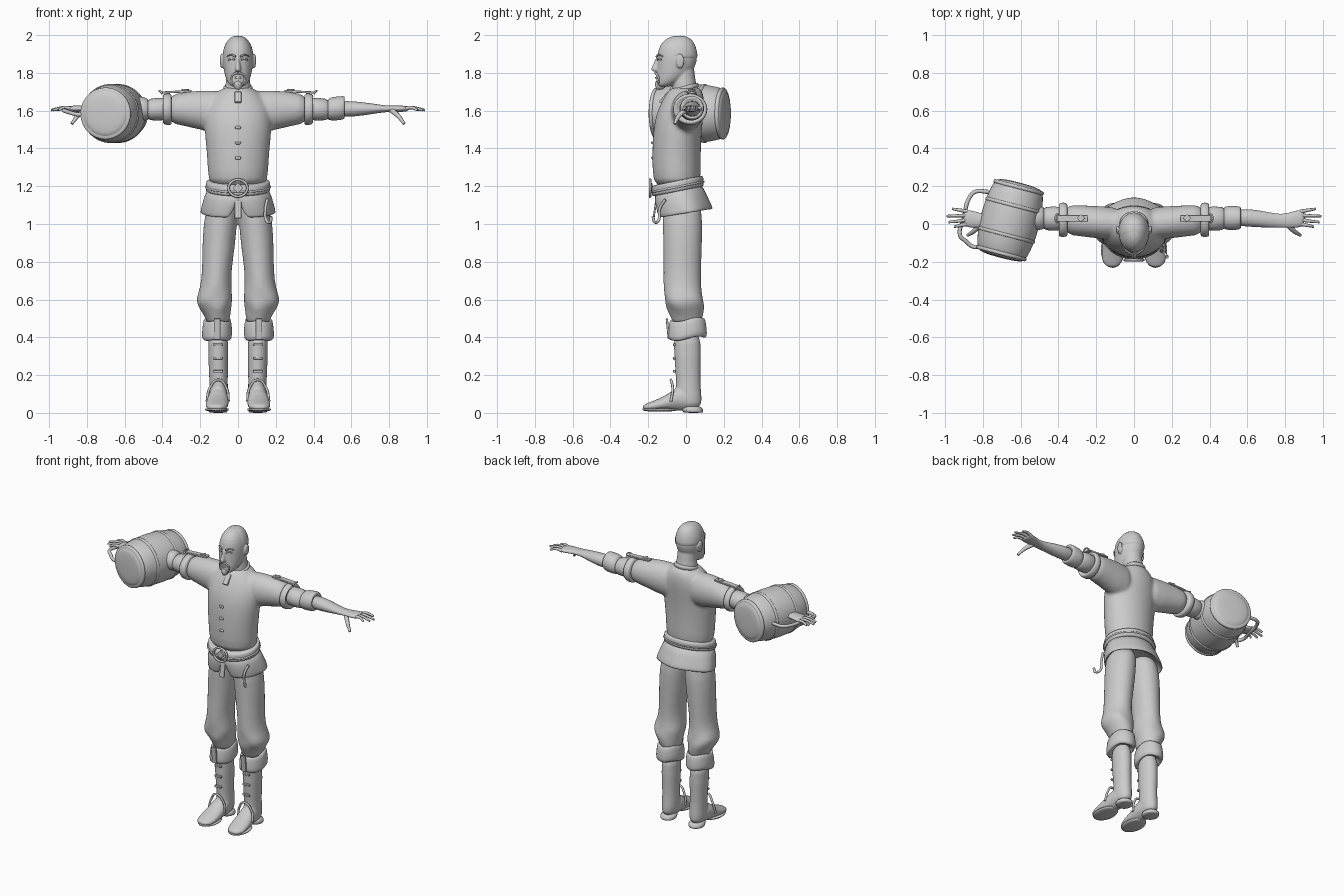
import bpy, bmesh, math
from math import sin, cos, pi
from mathutils import Matrix, Vector

if "Cube" in bpy.data.objects:
    bpy.data.objects.remove(bpy.data.objects["Cube"])

grey = bpy.data.materials.new("plain_grey")
grey.use_nodes = True
grey.diffuse_color = (0.6, 0.6, 0.6, 1)
grey.node_tree.nodes["Principled BSDF"].inputs["Base Color"].default_value = grey.diffuse_color
UNIT = 0.01  # all part sizes below are in hundredths


def add(name, data):
    obj = bpy.data.objects.new(name, data)
    bpy.context.collection.objects.link(obj)
    data.materials.append(grey)
    return obj


def sym(*rows):
    """Rings symmetric in x: (height, half width, front, back)."""
    return [(t, -w, w, a, b) for t, w, a, b in rows]


def loft(name, *tubes, n=20, mirror=False, voxel=0, sub=1, warp=None):
    """Skin elliptical rings (position, u range, v range) along an axis."""
    bm = bmesh.new()
    for axis, rows in tubes:
        rings = []
        for t, u0, u1, v0, v1 in rows:
            ring = []
            for k in range(n):
                a = 2 * pi * k / n
                u = (u0 + u1) / 2 + (u1 - u0) / 2 * cos(a)
                v = (v0 + v1) / 2 + (v1 - v0) / 2 * sin(a)
                co = Vector({"x": (t, u, v), "y": (u, t, v), "z": (u, v, t)}[axis])
                ring.append(bm.verts.new((warp(co, a) if warp else co) * UNIT))
            rings.append(ring)
        for r, q in zip(rings, rings[1:]):
            for k in range(n):
                j = (k + 1) % n
                bm.faces.new((r[k], r[j], q[j], q[k]))
        bm.faces.new(rings[0])
        bm.faces.new(rings[-1])
    for f in bm.faces:
        f.smooth = True
    bmesh.ops.recalc_face_normals(bm, faces=bm.faces)
    mesh = bpy.data.meshes.new(name)
    bm.to_mesh(mesh)
    obj = add(name, mesh)
    if mirror:
        obj.modifiers.new("Mirror", "MIRROR")
    if sub:
        obj.modifiers.new("Round", "SUBSURF").levels = sub
        obj.modifiers["Round"].render_levels = sub
    if voxel:
        m = obj.modifiers.new("Blend", "REMESH")
        m.mode, m.voxel_size, m.use_smooth_shade = "VOXEL", voxel * UNIT, True
        s = obj.modifiers.new("Soften", "SMOOTH")
        s.factor, s.iterations = 0.5, 5
    return obj


def box(name, at, size, turn=(0, 0, 0), mirror=False, bevel=0.3):
    bm = bmesh.new()
    rot = Matrix.Identity(4)
    for angle, axis in zip(turn, "XYZ"):
        rot = Matrix.Rotation(math.radians(angle), 4, axis) @ rot
    place = Matrix.Translation(Vector(at) * UNIT) @ rot @ Matrix.Diagonal((*(Vector(size) * UNIT), 1))
    bmesh.ops.create_cube(bm, size=1, matrix=place)
    mesh = bpy.data.meshes.new(name)
    bm.to_mesh(mesh)
    obj = add(name, mesh)
    if mirror:
        obj.modifiers.new("Mirror", "MIRROR")
    b = obj.modifiers.new("Bevel", "BEVEL")
    b.width, b.segments = bevel * UNIT, 2
    return obj


def tube(name, points, radius, sides=(1,), taper=1.0, cyclic=False):
    for s in sides:
        curve = bpy.data.curves.new(name, "CURVE")
        curve.dimensions = "3D"
        curve.bevel_depth, curve.bevel_resolution = radius * UNIT, 2
        curve.use_fill_caps = True
        curve.resolution_u = 6
        sp = curve.splines.new("BEZIER")
        sp.bezier_points.add(len(points) - 1)
        sp.use_cyclic_u = cyclic
        for i, (bp, (x, y, z)) in enumerate(zip(sp.bezier_points, points)):
            bp.co = (x * s * UNIT, y * UNIT, z * UNIT)
            bp.handle_left_type = bp.handle_right_type = "AUTO"
            bp.radius = 1 + (taper - 1) * i / (len(points) - 1)
        add(name, curve)


BOTH = (1, -1)

# Shirt: torso and wide sleeves blended together
torso = sym((118, 16, -17, 8), (128, 16, -18, 8), (140, 17, -18, 8), (150, 18, -17.5, 8.5),
            (158, 18, -16, 9.5), (165, 16, -13, 10), (170, 11, -10, 9), (173, 7, -7, 7))
sleeve = [(4, -9, 9, 147, 171), (18, -8, 9.5, 149, 171), (28, -6.5, 10, 152, 170), (38, -6, 10.5, 153, 168.5)]
loft("shirt", ("z", torso), ("x", sleeve), ("x", [(-t, *r) for t, *r in sleeve]), voxel=1)
loft("sleeve_cuff", ("x", [(35, -6, 10, 153, 168), (35.5, -7, 11.5, 152, 169.5),
                           (39.5, -7, 11.5, 152.5, 169), (40, -6, 10, 154, 168), (38, -4, 9, 156, 166)]), mirror=True)
loft("collar", ("z", sym((169, 8, -8, 7), (173, 8, -7.5, 7), (173.5, 7, -6.5, 6))),
     warp=lambda c, a: c + Vector((0, 0, 0.25 * c.y)))
box("collar_tab", (0, -11.5, 167), (3.5, 1.5, 7), (-40, 0, 0))
for z in (135, 143, 151):
    box("shirt_fastener", (0, -17.8, z), (3, 1.2, 1.6), (0, 0, 0), bevel=0.5)

# Shoulder straps with diamond studs
box("shoulder_strap", (32.5, 3, 170), (16, 3.5, 1.2), (0, 3, 0), mirror=True)
box("shoulder_stud", (28, 3, 171), (3, 3, 1), (0, 3, 45), mirror=True)
tube("strap_loop", [(40, 1, 169), (41, 1, 170), (41, 5, 170), (40, 5, 169)], 0.5, BOTH)


# Shirt skirt with split front, and tilted belt
def skirt_warp(c, a):
    flap = 9 * max(0, 1 - abs(c.x) / 4.5) if c.y < 0 and c.z < 110 else 0
    wave = 0.03 * sin(5 * a) * (122 - c.z) / 17
    return Vector((c.x * (1 + wave), c.y * (1 + wave), c.z + flap + 0.16 * c.y))


def tilt(c, a):
    return c + Vector((0, 0, 0.2 * (c.y + 5)))


loft("shirt_skirt", ("z", sym((112, 15, -14, 8), (106, 18.5, -14, 12.5), (105.5, 19.5, -15, 13.5),
                              (106.5, 20, -15.5, 14), (114, 18, -17, 10.5), (122, 16, -17, 8))), n=48, warp=skirt_warp)
loft("belt", ("z", sym((117, 16, -17, 8.5), (117.3, 17.3, -18.2, 9.6), (120, 17, -18.2, 9.4),
                       (122.7, 17, -18.2, 9.2), (123, 16, -17, 8))), n=32, warp=tilt)
loft("belt_edge", ("z", sym((118.5, 16, -17, 8.5), (119, 17.7, -18.8, 10), (120, 17.7, -18.8, 10),
                            (120.5, 16, -17, 8))), n=32, warp=tilt)
tube("buckle", [(-5, -19, 119), (0, -19, 123.5), (5, -19, 119), (0, -19, 114.5)], 0.7, cyclic=True)
box("buckle_gem", (0, -18.6, 119), (4, 1.5, 4), (0, 45, 0))
box("belt_tail", (0, -16.3, 109), (3.5, 1, 12), (-8, 0, 0))
tube("belt_hook", [(15.5, -11, 113), (14.5, -14, 108), (15, -14.5, 102), (17, -16.5, 101), (17.5, -17.5, 104)], 0.8)


# Trousers with gathered knees
def folds(c, a):
    k = 0.05 * math.exp(-((c.z - 58) / 8) ** 2) * sin(4 * a + c.z * 0.5)
    return Vector((c.x + (c.x - 11) * k, c.y * (1 + k), c.z + 2 * k * c.y))


leg = [(114, -1, 16, -13, 8), (100, 0.5, 18.5, -12.5, 9), (88, 1.5, 19, -12, 8.5), (75, 3.5, 19, -12, 8),
       (66, 3.5, 20, -12, 8), (60, 2.5, 23, -11.5, 9.5), (56, 3.5, 21, -11, 10), (51, 4, 17.5, -8, 9), (46, 5, 16, -7, 8)]
loft("trousers", ("z", leg), mirror=True, voxel=0.9, warp=folds)

# Boots: cuff, shaft, foot, sole, straps
loft("boot_cuff", ("z", [(47, 5, 16, -6, 8), (50, 4.5, 17, -8, 9), (49, 3.5, 18.5, -9, 10.5), (44, 3, 19, -9.5, 11),
                         (39, 3, 19.5, -10, 11.5), (39, 5, 17, -7, 9), (42, 6, 15, -5, 7)]),
     mirror=True, warp=lambda c, a: c + Vector((0, 0, 0.12 * c.y + 0.6 * sin(3 * a))))
shaft = [(45, 5, 16, -7, 8), (30, 5, 16, -6.5, 8), (16, 5.5, 15, -5, 7.5), (8, 5, 15.5, -6, 8.5), (2, 6, 15, -6, 8.5)]
foot = [(8, 7, 14, 2, 9), (0, 5, 15.5, 1, 14), (-5, 5, 16, 1, 14), (-10, 4.8, 17, 1, 9.5),
        (-17, 5, 17.5, 1, 6.5), (-21, 6.5, 16.5, 1, 5), (-23, 9, 14, 2, 4)]
loft("boot", ("z", shaft), ("y", foot), mirror=True, voxel=0.7)
loft("boot_sole", ("z", [(0.6, 5, 17.3, -23, -5), (2, 4.8, 17.8, -23.5, -4), (2.6, 5, 17.3, -23, -4)]), mirror=True)
loft("boot_heel", ("z", [(0, 5.8, 15.2, -1, 9), (0.5, 5.5, 15.5, -2, 9.2), (4, 5.3, 15.7, -4, 9)]), mirror=True)
tube("instep_seam", [(5, -7, 6), (6, -7, 13), (10.5, -8, 17.5), (15, -7, 13), (16.5, -8, 6)], 0.7, BOTH)
for z in (22, 29, 36):
    box("boot_strap", (10.5, -6.2, z), (5, 1.4, 1.4), mirror=True)
box("boot_tongue", (11, -9.6, 44.5), (3.5, 1.2, 11), (6, 0, 0), mirror=True)

# Under sleeves, forearms, hands
loft("under_sleeve", ("x", [(34, -3, 9, 155, 167), (43, -4, 9.5, 154.5, 167), (50, -3, 9, 155, 166)]), mirror=True)
loft("rolled_cuff", ("x", [(47, -2, 8, 156, 165), (48, -3, 9.5, 154.7, 167), (52, -3.5, 9.7, 154.7, 167.5),
                           (56, -3, 9.5, 155.2, 168), (57, -2, 8.5, 156.3, 167), (55, 0, 7, 158, 165)]), mirror=True)
loft("forearm", ("x", [(52, -1, 8, 156.5, 165.5), (62, -1.5, 8, 156.8, 165), (70, -2, 6.5, 158, 164), (78, -2, 5, 159.3, 162.7),
                       (82, -2, 6, 159.3, 162.7), (87, -2, 7.5, 159.3, 162.8), (90.5, -1, 7.5, 159.6, 162.3)]), mirror=True)
for y, tip, tip_y in ((0, 95, -1.5), (2.3, 98, 1), (4.6, 99, 4.2), (6.6, 96, 8)):
    tube("finger", [(88, y, 161), (92, (y + tip_y) / 2, 161.6), (tip, tip_y, 160.3)], 1.1, BOTH, 0.6)
tube("thumb", [(81, 0, 160.5), (85, -4, 157), (88, -6, 153)], 1.6, BOTH, 0.5)

# Head: skull, neck, nose and ears blended
skull = sym((199.7, 1.5, -6, -2), (198.7, 4.2, -10, 2), (195, 7, -14, 4.8), (190, 8.2, -15.3, 6), (186, 8.2, -15.2, 6),
            (181, 7.6, -15.6, 4), (177, 6.6, -15.8, 0), (174, 5, -15.8, -5), (172.5, 3, -15.5, -9))
neck = sym((188, 6, -8, 4), (180, 6, -7, 4.5), (174, 6.5, -7, 5.5), (168, 8, -8, 7))
nose = sym((189, 0.9, -16, -12), (185, 1.1, -17, -12), (181.8, 1.9, -19, -12), (180.5, 1.5, -18, -12))
ear = [(6.5, -5, -2, 183, 189), (8.5, -5.5, -1, 182, 190), (9.6, -5, -0.5, 183, 190.5)]
loft("head", ("z", skull), ("z", neck), ("z", nose), ("x", ear), ("x", [(-t, *r) for t, *r in ear]), voxel=0.5)
loft("cropped_hair", ("z", [(t, a - 0.2, b + 0.2, c + 1.6, d + 0.3) for t, a, b, c, d in skull[:5]]), sub=2)

# Face details
tube("eyebrow", [(1.3, -15.6, 188.7), (3.6, -14.6, 189.6), (5.8, -12.3, 188.8)], 0.55, BOTH, 0.6)
tube("eyelid", [(1.7, -15, 187), (3.2, -14.5, 187.5), (5, -13, 187)], 0.5, BOTH)
tube("moustache", [(0, -16.2, 180), (2.4, -15.6, 179.3), (3.6, -14.4, 176.5), (2.6, -14.8, 174)], 0.65, BOTH, 0.7)
tube("lower_lip", [(-1.6, -15.6, 177.6), (0, -16, 177.4), (1.6, -15.6, 177.6)], 0.5)
loft("goatee", ("z", sym((176, 1.4, -16.3, -13), (173.8, 2.9, -16.6, -10), (172, 2, -16, -11), (171, 0.8, -15.5, -13))))


# Barrel mug hung beside the right hand
def place(obj):
    obj.location = (-0.655, 0.02, 1.585)
    obj.rotation_euler.z = math.radians(-14.7)


profile = ((-20.5, 5), (-20, 10), (-19.3, 13), (-13, 14.6), (-7, 15.5), (0, 15.8))
half = [(t, -r, r, -r, r) for t, r in profile]
place(loft("barrel", ("y", half + [(-t, *r) for t, *r in half[-2::-1]]), n=32))
for y, r in ((-18, 13.5), (-8, 15.4), (8, 15.4), (18, 13.5)):
    rows = [(y + d, -r - g, r + g, -r - g, r + g) for d, g in ((-1.2, -0.5), (-1, 0.35), (1, 0.35), (1.2, -0.5))]
    place(loft("barrel_hoop", ("y", rows), n=32))
tube("barrel_handle", [(-77, 17, 160), (-84, 17, 160), (-87, 14, 160), (-90, 3, 160),
                       (-92, -6, 160), (-89, -9, 159), (-85, -12, 158), (-82, -12, 158)], 1.1)

# Crisp shading on the hard trim
bpy.ops.object.select_all(action="DESELECT")
for obj in bpy.context.scene.objects:
    if obj.type == "MESH" and "Bevel" in obj.modifiers:
        obj.select_set(True)
        bpy.context.view_layer.objects.active = obj
bpy.ops.object.shade_smooth_by_angle()
